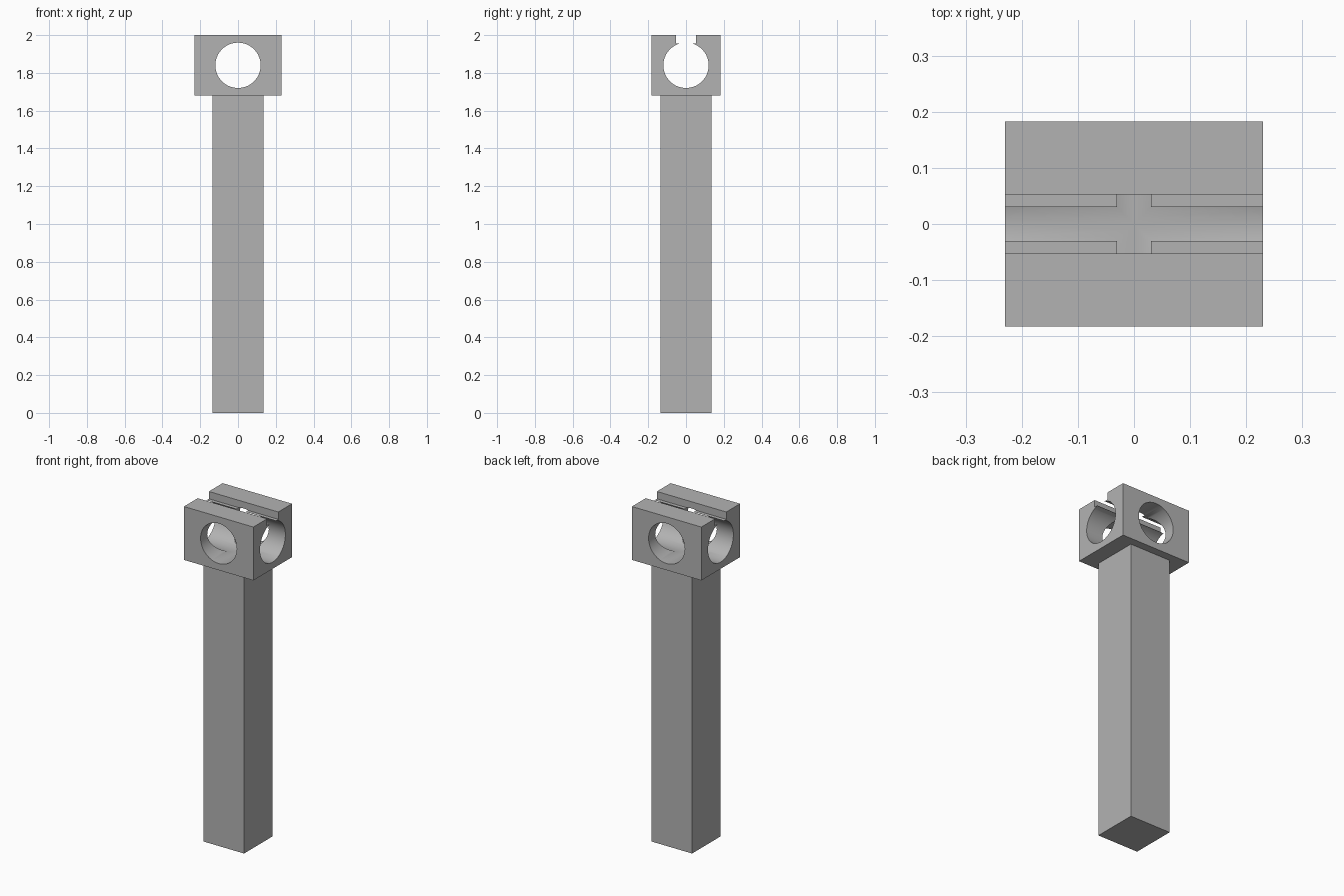
import bpy
import math

default = bpy.data.objects.get("Cube")
if default:
    bpy.data.objects.remove(default, do_unlink=True)

grey = bpy.data.materials.new("plain grey")
grey.use_nodes = True
colour = (0.45, 0.45, 0.45, 1)
grey.diffuse_color = colour
grey.node_tree.nodes["Principled BSDF"].inputs["Base Color"].default_value = colour

HOLE_Z = 1.84
HOLE_R = 0.12


def box(name, width, depth, bottom, top):
    bpy.ops.mesh.primitive_cube_add(size=1, location=(0, 0, (bottom + top) / 2))
    ob = bpy.context.object
    ob.name = name
    ob.scale = (width, depth, top - bottom)
    bpy.ops.object.transform_apply(location=False, rotation=False, scale=True)
    ob.data.materials.append(grey)
    return ob


def bore(name, rotation):
    bpy.ops.mesh.primitive_cylinder_add(
        vertices=64, radius=HOLE_R, depth=1, location=(0, 0, HOLE_Z), rotation=rotation)
    ob = bpy.context.object
    ob.name = name
    ob.data.materials.append(grey)
    return ob


def cut(target, cutter):
    cutter.hide_render = True
    mod = target.modifiers.new("cut", "BOOLEAN")
    mod.operation = "DIFFERENCE"
    mod.solver = "EXACT"
    mod.object = cutter
    bpy.ops.object.select_all(action="DESELECT")
    target.select_set(True)
    bpy.context.view_layer.objects.active = target
    bpy.ops.object.modifier_apply(modifier=mod.name)
    bpy.data.objects.remove(cutter, do_unlink=True)


# Square post
box("post", 0.27, 0.27, 0, 1.68)

# Block head with two crossing bores and a slot along its top
head = box("head_block", 0.46, 0.366, 1.68, 2)
quarter = math.pi / 2
cut(head, bore("front_bore", (quarter, 0, 0)))
cut(head, bore("side_bore", (0, quarter, 0)))
cut(head, box("top_slot", 1, 0.106, 1.956, 2.1))

# Smooth bore walls, sharp block edges
bpy.ops.object.shade_smooth_by_angle(angle=math.radians(30))
